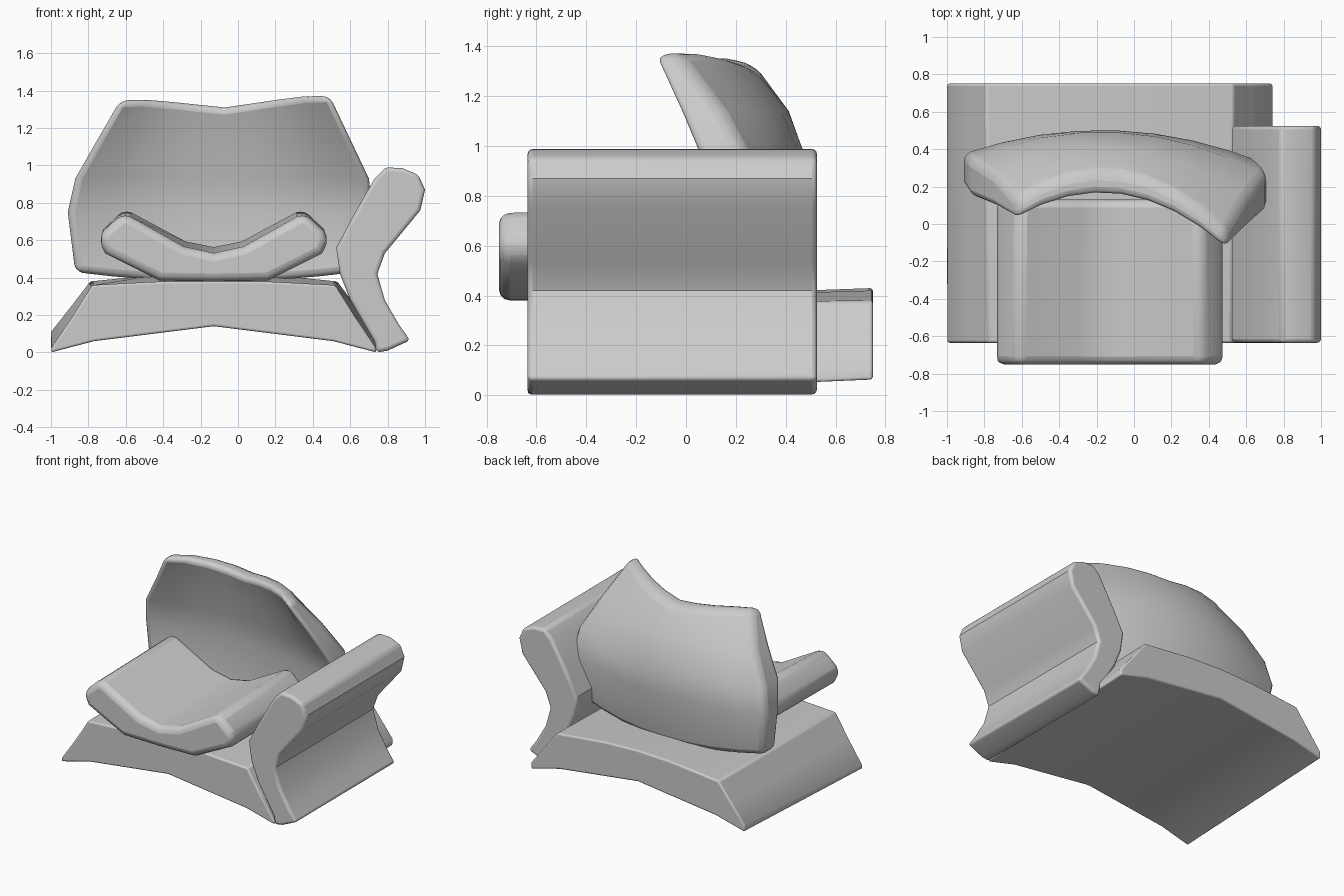
import bpy, bmesh, math

if "Cube" in bpy.data.objects:
    bpy.data.objects.remove(bpy.data.objects["Cube"])


def finish(name, bm, bevel, segments=3):
    bmesh.ops.recalc_face_normals(bm, faces=bm.faces)
    mesh = bpy.data.meshes.new(name)
    bm.to_mesh(mesh)
    bm.free()
    ob = bpy.data.objects.new(name, mesh)
    bpy.context.collection.objects.link(ob)
    mod = ob.modifiers.new("soft_edges", "BEVEL")
    mod.width = bevel
    mod.segments = segments
    mod.limit_method = "ANGLE"
    mod.angle_limit = math.radians(38)
    bpy.ops.object.select_all(action="DESELECT")
    ob.select_set(True)
    bpy.context.view_layer.objects.active = ob
    bpy.ops.object.shade_smooth_by_angle(angle=math.radians(35))
    return ob


def prism(name, front, back, y0, y1, bevel):
    """Loft a front (x, z) profile to a back one of equal length."""
    bm = bmesh.new()
    a = [bm.verts.new((x, y0, z)) for x, z in front]
    b = [bm.verts.new((x, y1, z)) for x, z in back]
    bm.faces.new(a)
    bm.faces.new(b[::-1])
    n = len(a)
    for i in range(n):
        bm.faces.new((a[i], b[i], b[(i + 1) % n], a[(i + 1) % n]))
    return finish(name, bm, bevel)


def mirrored(half, cx):
    """Complete a left half profile whose first and last points lie on x = cx."""
    return half + [(2 * cx - x, z) for x, z in half[-2:0:-1]]


# Flared plinth, its back edge a little higher than the front
base_front = mirrored([(-.13, .14), (-.77, .06), (-1, 0), (-.995, .03), (-.88, .2),
                       (-.78, .36), (-.4, .38), (-.13, .38)], -.13)
base_back = mirrored([(-.13, .20), (-.77, .12), (-1, .06), (-1, .11), (-.89, .25),
                      (-.79, .38), (-.4, .42), (-.13, .43)], -.13)
prism("base", base_front, base_back, -.635, .75, .012)

# Scrolled arm on the right only
arm = [(.74, 0), (.80, .01), (.92, .065), (.86, .15), (.785, .28), (.745, .42), (.785, .53),
       (.975, .76), (1, .87), (.965, .95), (.88, .985), (.79, .99), (.73, .93),
       (.61, .72), (.525, .56), (.545, .42), (.60, .28), (.73, .06)]
prism("armrest", arm, arm, -.635, .525, .02)

# Dished seat cushion
seat_front = mirrored([(-.13, .38), (-.42, .385), (-.71, .53), (-.745, .60), (-.72, .65),
                       (-.62, .74), (-.575, .725), (-.29, .565), (-.13, .53)], -.13)
seat_back = mirrored([(-.13, .38), (-.42, .385), (-.70, .53), (-.74, .60), (-.72, .66),
                      (-.61, .765), (-.57, .75), (-.28, .595), (-.13, .565)], -.13)
prism("seat_cushion", seat_front, seat_back, -.75, .13, .05)

# Curved backrest leaning forward: z, left x, right x, centre front y, skew, wrap, thickness
rows = [(.43, -.87, .63, .27, -.02, .10, .16),
        (.75, -.91, .72, .30, -.03, .13, .20),
        (.93, -.87, .70, .26, -.04, .16, .23),
        (1.14, -.75, .60, .21, -.06, .18, .20),
        (1.36, -.63, .49, .15, -.08, .21, .12)]
COLS = 9
bm = bmesh.new()
grids = ([], [])
for r, (z, xl, xr, yc, skew, wrap, thick) in enumerate(rows):
    line = ([], [])
    for c in range(COLS):
        t = -1 + 2 * c / (COLS - 1)
        x = xl + (xr - xl) * (t + 1) / 2
        dz = 0
        if r == len(rows) - 1:
            dz = -.05 * max(0, 1 - abs(t) * 1.4) + .012 * t
        elif r == 0:
            dz = -.05 * (1 - t * t)
        y = yc + skew * t - wrap * t * t
        d = thick * (1 - .12 * t * t)
        line[0].append(bm.verts.new((x, y, z + dz)))
        line[1].append(bm.verts.new((x, y + d, z + dz)))
    grids[0].append(line[0])
    grids[1].append(line[1])
for g in grids:
    for r in range(len(rows) - 1):
        for c in range(COLS - 1):
            bm.faces.new((g[r][c], g[r][c + 1], g[r + 1][c + 1], g[r + 1][c]))


def rim(g):
    n = len(rows)
    return (g[0] + [g[r][-1] for r in range(1, n)] + g[-1][-2::-1]
            + [g[r][0] for r in range(n - 2, 0, -1)])


f, b = rim(grids[0]), rim(grids[1])
for i in range(len(f)):
    j = (i + 1) % len(f)
    bm.faces.new((f[i], f[j], b[j], b[i]))
finish("backrest", bm, .04)
